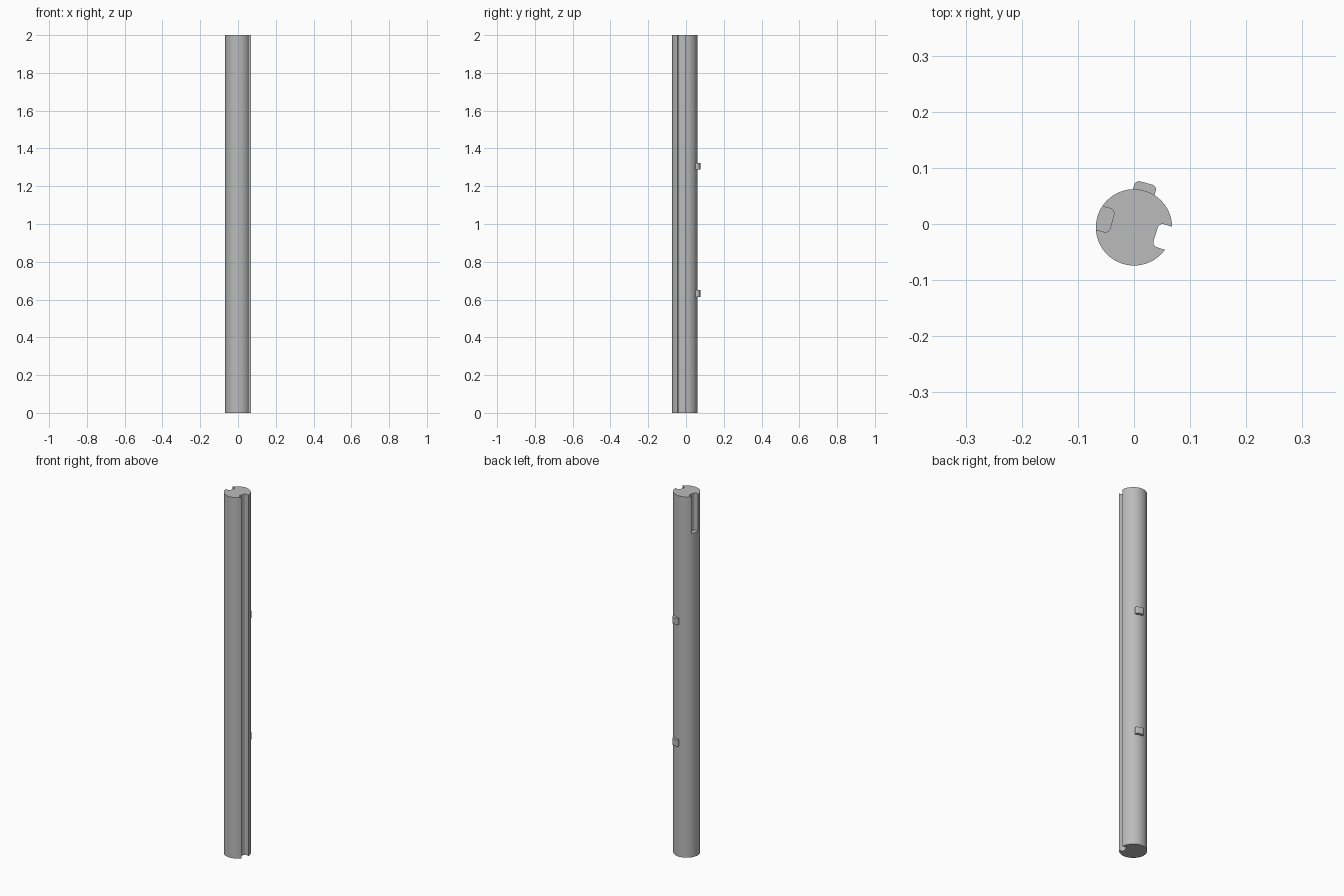
import bpy, bmesh
from math import cos, sin, pi, radians

if "Cube" in bpy.data.objects:
    bpy.data.objects.remove(bpy.data.objects["Cube"], do_unlink=True)

RADIUS, HEIGHT, CENTRE_Y = 0.068, 2.0, -0.006

grey = bpy.data.materials.new("plain grey")
grey.use_nodes = True
colour = (0.5, 0.5, 0.5, 1)
grey.diffuse_color = colour
grey.node_tree.nodes["Principled BSDF"].inputs["Base Color"].default_value = colour


def prism(name, outline, z0, z1):
    """Extrude a counter-clockwise outline from z0 to z1."""
    bm = bmesh.new()
    face = bm.faces.new([bm.verts.new((x, y, z0)) for x, y in outline])
    top = bmesh.ops.extrude_face_region(bm, geom=[face])["geom"]
    bmesh.ops.translate(bm, vec=(0, 0, z1 - z0),
                        verts=[v for v in top if isinstance(v, bmesh.types.BMVert)])
    bmesh.ops.recalc_face_normals(bm, faces=bm.faces)
    mesh = bpy.data.meshes.new(name)
    bm.to_mesh(mesh)
    bm.free()
    mesh.materials.append(grey)
    obj = bpy.data.objects.new(name, mesh)
    bpy.context.collection.objects.link(obj)
    return obj


def key_outline(angle, round_end, square_end, half_width, r=0.009, steps=6):
    """Radial key shape with two rounded corners at round_end."""
    s = 1 if round_end > square_end else -1
    pts = [(square_end, -half_width)]
    for side in (-1, 1):
        for i in range(steps + 1):
            t = pi / 2 * (i / steps if side < 0 else 1 - i / steps)
            pts.append((round_end - s * r * (1 - sin(t)),
                        side * (half_width - r * (1 - cos(t)))))
    pts.append((square_end, half_width))
    a = radians(angle)
    return [(d * cos(a) - p * sin(a), CENTRE_Y + d * sin(a) + p * cos(a)) for d, p in pts]


def finish(obj):
    bpy.ops.object.select_all(action="DESELECT")
    obj.select_set(True)
    bpy.context.view_layer.objects.active = obj
    bpy.ops.object.shade_smooth_by_angle(angle=radians(30))


def cut(obj, cutter):
    cutter.hide_render = True
    mod = obj.modifiers.new("cut", "BOOLEAN")
    mod.operation, mod.solver, mod.object = "DIFFERENCE", "EXACT", cutter
    bpy.context.view_layer.objects.active = obj
    bpy.ops.object.modifier_apply(modifier=mod.name)
    bpy.data.objects.remove(cutter, do_unlink=True)


# Round rod
circle = [(RADIUS * cos(2 * pi * i / 72), CENTRE_Y + RADIUS * sin(2 * pi * i / 72))
          for i in range(72)]
rod = prism("rod", circle, 0, HEIGHT)

# Full-length groove and short pocket at the top
cut(rod, prism("groove_cutter", key_outline(-17.5, 0.0405, 0.1, 0.0215), -0.1, HEIGHT + 0.1))
cut(rod, prism("pocket_cutter", key_outline(165, 0.0405, 0.1, 0.0215), HEIGHT - 0.205, HEIGHT + 0.1))
finish(rod)

# Two locating tabs on the back
for name, z in (("lower_tab", 0.632), ("upper_tab", 1.306)):
    finish(prism(name, key_outline(74.5, 0.082, 0.055, 0.02), z - 0.018, z + 0.018))
